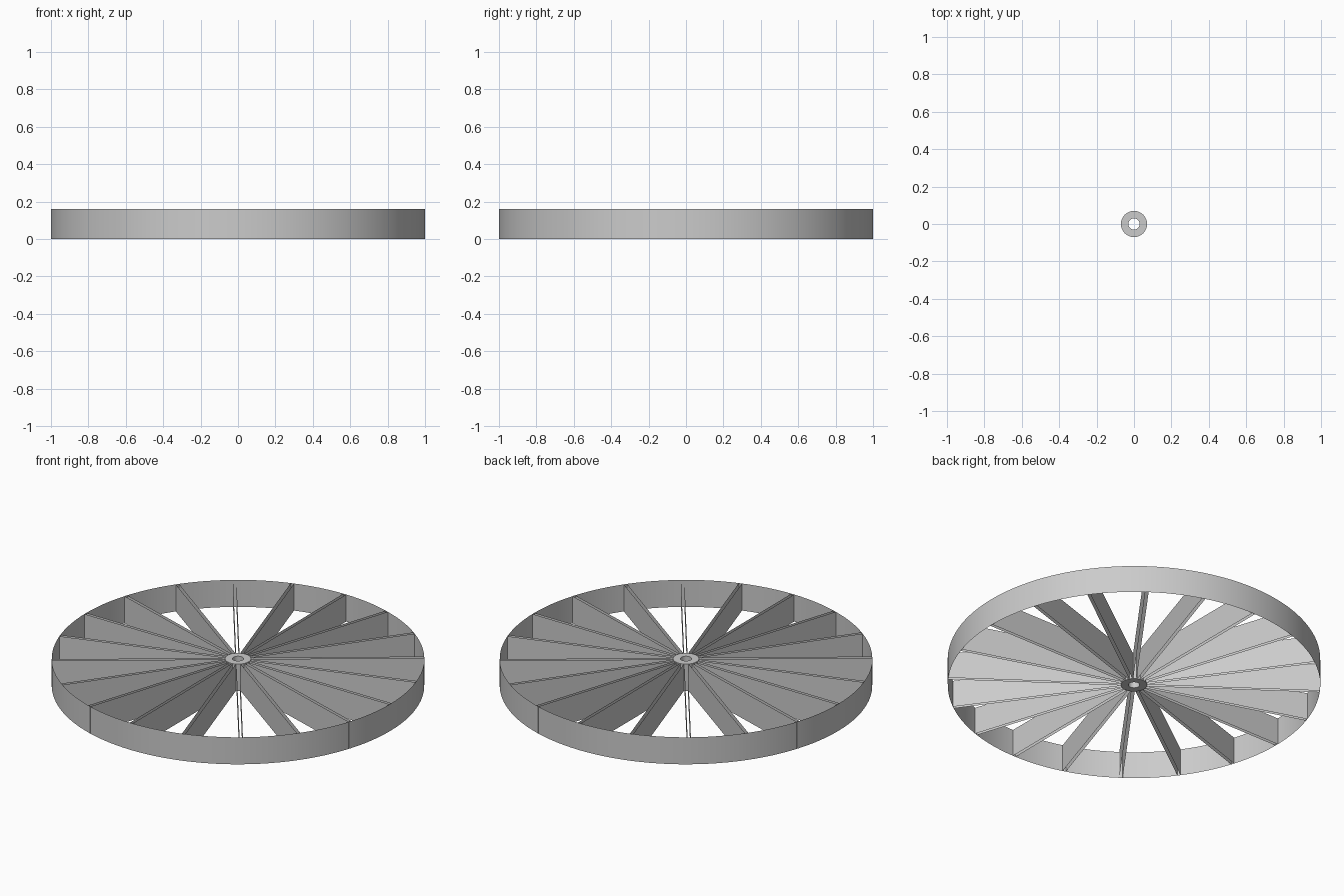
import bpy, bmesh
from math import cos, sin, pi, tau
from mathutils import Matrix

cube = bpy.data.objects.get("Cube")
if cube:
    bpy.data.objects.remove(cube, do_unlink=True)

HEIGHT = 0.16
SPOKES = 20
HALF_GAP = 0.009

grey = bpy.data.materials.new("light grey")
grey.use_nodes = True
colour = (0.6, 0.6, 0.6, 1)
grey.diffuse_color = colour
grey.node_tree.nodes["Principled BSDF"].inputs["Base Color"].default_value = colour


def finish(bm, name, smooth=False):
    mesh = bpy.data.meshes.new(name)
    bm.to_mesh(mesh)
    bm.free()
    mesh.materials.append(grey)
    obj = bpy.data.objects.new(name, mesh)
    bpy.context.collection.objects.link(obj)
    if smooth:
        bpy.ops.object.select_all(action='DESELECT')
        obj.select_set(True)
        bpy.context.view_layer.objects.active = obj
        bpy.ops.object.shade_smooth_by_angle()
    return obj


def lathe(name, profile, segments, closed):
    """Sweep (radius, height) points around z."""
    bm = bmesh.new()
    rings = [[bm.verts.new((r * cos(tau * i / segments), r * sin(tau * i / segments), z))
              for i in range(segments)] for r, z in profile]
    pairs = list(zip(rings, rings[1:]))
    if closed:
        pairs.append((rings[-1], rings[0]))
    for low, high in pairs:
        for i in range(segments):
            j = (i + 1) % segments
            bm.faces.new((low[i], low[j], high[j], high[i]))
    return finish(bm, name, True)


# Thin outer band
lathe("rim", [(1, 0), (1, HEIGHT)], 120, False)

# Tubular hub with an open bore
lathe("hub", [(0.07, 0), (0.07, HEIGHT), (0.03, HEIGHT), (0.03, 0)], 40, True)

# Spokes, each a pair of thin upright sheets with an open slot between
for n in range(SPOKES):
    bm = bmesh.new()
    for side in (-1, 1):
        y = side * HALF_GAP
        corners = [(0.068, y, 0), (0.9999, y, 0), (0.9999, y, HEIGHT), (0.068, y, HEIGHT)]
        bm.faces.new([bm.verts.new(c) for c in corners[::-side]])
    bmesh.ops.transform(bm, matrix=Matrix.Rotation(n * tau / SPOKES, 4, 'Z'), verts=bm.verts)
    finish(bm, f"spoke_{n + 1}")
